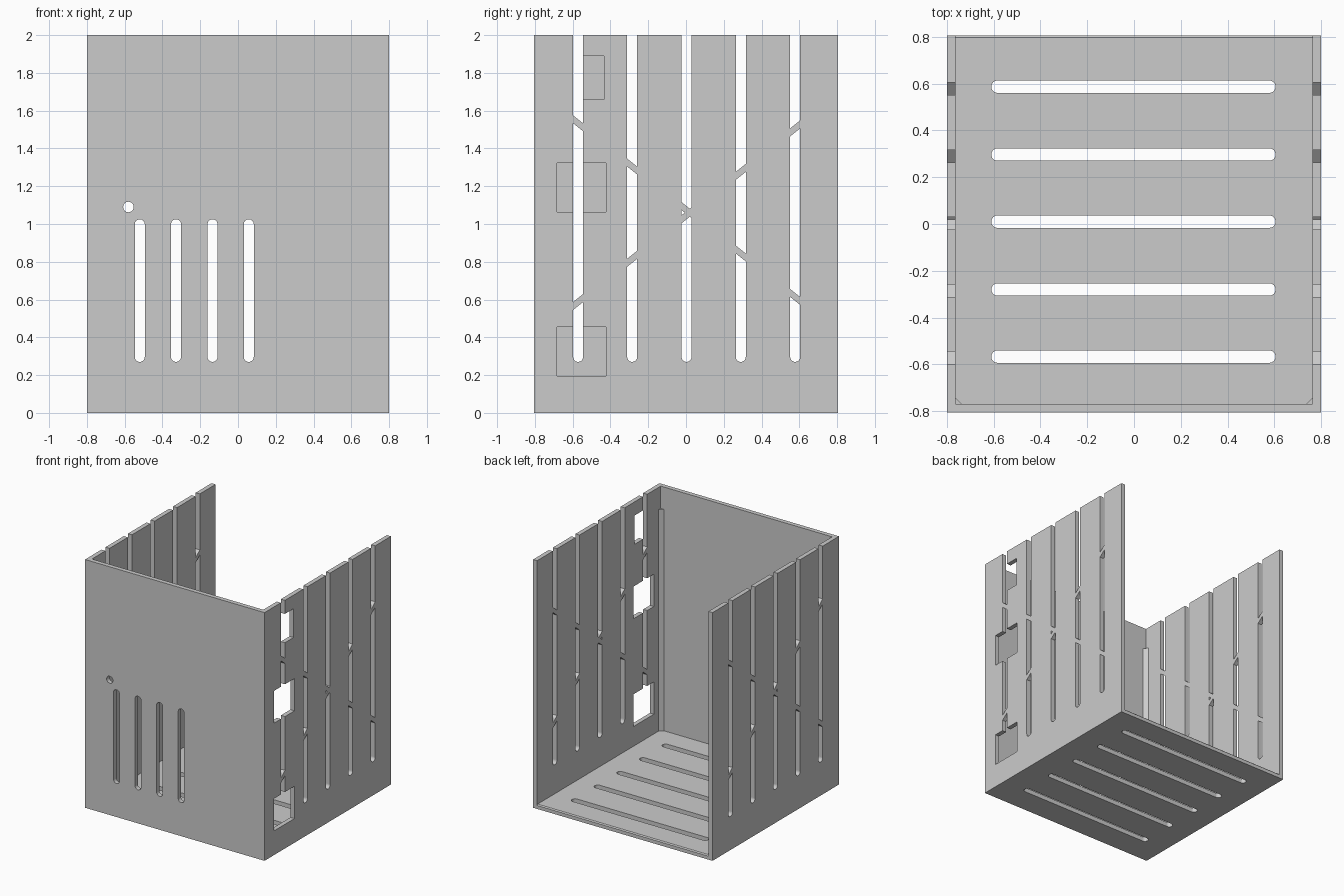
import bpy, bmesh, math

if "Cube" in bpy.data.objects:
    bpy.data.objects.remove(bpy.data.objects["Cube"])

grey = bpy.data.materials.new("light grey")
grey.diffuse_color = (0.6, 0.6, 0.6, 1)
grey.use_nodes = True
grey.node_tree.nodes["Principled BSDF"].inputs["Base Color"].default_value = grey.diffuse_color

W, D, H, T = 0.80, 0.805, 2.0, 0.036      # half width, half depth, height, wall thickness


def prisms(name, outlines, axis, lo, hi):
    """Extrude 2D outlines along an axis; outline coordinates are the other two axes in order."""
    bm = bmesh.new()
    for pts in outlines:
        rings = []
        for t in (lo, hi):
            ring = []
            for p in pts:
                co = list(p)
                co.insert(axis, t)
                ring.append(bm.verts.new(co))
            rings.append(ring)
        a, b = rings
        bm.faces.new(a)
        bm.faces.new(b[::-1])
        for i in range(len(pts)):
            j = (i + 1) % len(pts)
            bm.faces.new((a[i], b[i], b[j], a[j]))
    bmesh.ops.recalc_face_normals(bm, faces=bm.faces)
    me = bpy.data.meshes.new(name)
    bm.to_mesh(me)
    bm.free()
    me.materials.append(grey)
    ob = bpy.data.objects.new(name, me)
    bpy.context.collection.objects.link(ob)
    return ob


def rect(u0, u1, v0, v1):
    return [(u0, v0), (u1, v0), (u1, v1), (u0, v1)]


def arc(u, v, r, start, end, n=12):
    return [(u + r * math.cos(math.radians(start + (end - start) * i / n)),
             v + r * math.sin(math.radians(start + (end - start) * i / n))) for i in range(n + 1)]


R = 0.0265                                 # slot radius

# Side slots, interrupted by two crossing diagonal braces
CY, CZ, SLOPE, HB = 0.02, 1.06, 0.8, 0.021


def high(y):
    return CZ + SLOPE * abs(y - CY)


def low(y):
    return CZ - SLOPE * abs(y - CY)


side_cuts = []
for c in (-0.571, -0.285, 0.003, 0.29, 0.578):
    y0, y1 = c - R, c + R
    ys = [y0, CY, y1] if y0 < CY < y1 else [y0, y1]
    # above the braces, open at the top
    side_cuts.append([(y, high(y) + HB) for y in ys] + [(y1, H + 0.1), (y0, H + 0.1)])
    # below the braces, round at the bottom
    side_cuts.append(arc(c, 0.27 + R, R, 180, 360) + [(y, low(y) - HB) for y in reversed(ys)])
    # between the braces
    if y0 < CY < y1:
        side_cuts.append([(y0, low(y0) + HB), (CY - HB / SLOPE, CZ), (y0, high(y0) - HB)])
    else:
        side_cuts.append([(y0, low(y0) + HB), (y1, low(y1) + HB),
                          (y1, high(y1) - HB), (y0, high(y0) - HB)])

# Front vents and small round hole
front_cuts = [arc(x, 1.025 - R, R, 0, 180) + arc(x, 0.27 + R, R, 180, 360)
              for x in (-0.52, -0.328, -0.135, 0.057)]
front_cuts.append(arc(-0.58, 1.09, 0.028, 0, 345, 23))

# Floor vents
floor_cuts = [arc(0.605 - R, y, R, -90, 90) + arc(-0.61 + R, y, R, 90, 270)
              for y in (-0.567, -0.28, 0.01, 0.297, 0.587)]

# Windows in the right wall only
windows = [rect(-0.682, -0.424, 0.195, 0.455), rect(-0.682, -0.424, 1.063, 1.323),
           rect(-0.59, -0.434, 1.658, 1.89)]

# Box shell, open at the back and top
shell = prisms("case_shell", [rect(-W, W, -D, D)], 2, 0, H)
cutters = [
    prisms("cavity_cutter", [rect(-W + T, W - T, -D + T, D + 0.1)], 2, T, H + 0.1),
    prisms("side_slot_cutter", side_cuts, 0, -1, 1),
    prisms("window_cutter", windows, 0, 0.7, 0.9),
    prisms("front_vent_cutter", front_cuts, 1, -0.9, -0.7),
    prisms("floor_vent_cutter", floor_cuts, 2, -0.1, 0.1),
    # slim chamfer on the rear floor edge
    prisms("floor_edge_cutter", [[(D - 0.008, T), (D + 0.01, T - 0.018), (D + 0.01, T + 0.01),
                                  (D - 0.008, T + 0.01)]], 0, -W + T, W - T),
]
for cutter in cutters:
    mod = shell.modifiers.new(cutter.name, 'BOOLEAN')
    mod.operation = 'DIFFERENCE'
    mod.solver = 'EXACT'
    mod.object = cutter
    cutter.hide_render = True

# Bake the cuts and drop the cutters
bpy.context.view_layer.update()
dg = bpy.context.evaluated_depsgraph_get()
baked = bpy.data.meshes.new_from_object(shell.evaluated_get(dg))
shell.modifiers.clear()
shell.data = baked
for cutter in cutters:
    bpy.data.objects.remove(cutter)
baked.materials.clear()
baked.materials.append(grey)
for p in baked.polygons:
    p.material_index = 0

# Triangular posts in the two inner front corners
for side, s in (("left", -1), ("right", 1)):
    x, y, leg = W - T, -D + T, 0.028
    prisms(side + "_corner_post",
           [[(s * (x + 0.003), y - 0.003), (s * (x - leg), y - 0.003), (s * (x - leg), y),
             (s * x, y + leg), (s * (x + 0.003), y + leg)]], 2, T - 0.005, 1.82)
